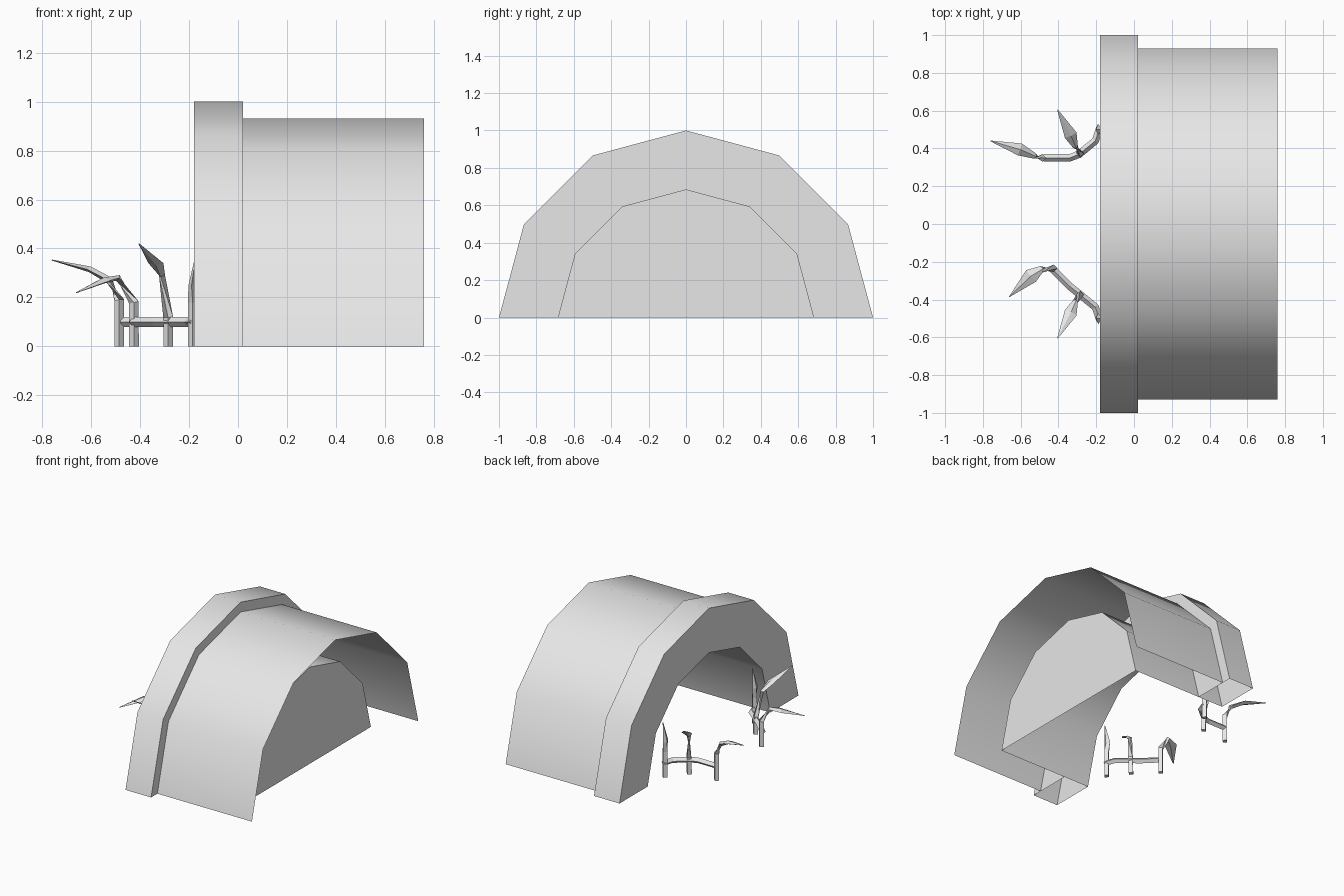
import bpy, bmesh, math
from mathutils import Vector

cube = bpy.data.objects.get("Cube")
if cube:
    bpy.data.objects.remove(cube, do_unlink=True)

grey = bpy.data.materials.new("light_grey")
grey.use_nodes = True
COLOR = (0.8, 0.8, 0.8, 1)
grey.diffuse_color = COLOR
grey.node_tree.nodes["Principled BSDF"].inputs["Base Color"].default_value = COLOR


def finish(name, bm, smooth=0):
    bmesh.ops.remove_doubles(bm, verts=bm.verts, dist=0.0005)
    bmesh.ops.recalc_face_normals(bm, faces=bm.faces)
    mesh = bpy.data.meshes.new(name)
    bm.to_mesh(mesh)
    bm.free()
    mesh.materials.append(grey)
    obj = bpy.data.objects.new(name, mesh)
    bpy.context.collection.objects.link(obj)
    if smooth:
        bpy.ops.object.select_all(action='DESELECT')
        obj.select_set(True)
        bpy.context.view_layer.objects.active = obj
        bpy.ops.object.shade_smooth_by_angle(angle=math.radians(smooth))
    return obj


def bridge(bm, rings, closed):
    for a, b in zip(rings, rings[1:]):
        n = len(a)
        for i in range(n if closed else n - 1):
            j = (i + 1) % n
            bm.faces.new((a[i], a[j], b[j], b[i]))


def arch(name, profile, closed=False, smooth=0):
    """Sweep an (x, radius) profile over a six-sided half circle."""
    bm = bmesh.new()
    rings = []
    for k in range(7):
        a = math.pi * k / 6
        rings.append([bm.verts.new((x, r * math.cos(a), r * math.sin(a)))
                      for x, r in profile])
    bridge(bm, rings, closed)
    return finish(name, bm, smooth)


def sweep(name, path, mirror):
    """Four-sided strip along (x, y, z, half width, half thickness) points."""
    bm = bmesh.new()
    pts = [Vector((p[0], p[1] * mirror, p[2])) for p in path]
    rings = []
    for i, p in enumerate(pts):
        t = (pts[min(i + 1, len(pts) - 1)] - pts[max(i - 1, 0)]).normalized()
        up = Vector((0, 0, 1)) if abs(t.z) < 0.97 else Vector((-1, 0, 0))
        side = t.cross(up).normalized()
        lift = side.cross(t)
        w, h = path[i][3:]
        rings.append([bm.verts.new(p + d) for d in
                      (side * w, lift * h, -side * w, -lift * h)])
    bridge(bm, rings, True)
    bm.faces.new(rings[0])
    bm.faces.new(rings[-1])
    return finish(name, bm)


# Tunnel: hollow front band, outer shell, inner passage with end wall
IN, OUT, SHELL = 0.685, 1.0, 0.93
arch("entrance_band", [(-0.18, IN), (-0.18, OUT), (0.02, OUT), (0.02, IN)], True, 31)
arch("outer_shell", [(0.02, SHELL), (0.76, SHELL)], smooth=31)
arch("inner_passage", [(0.02, IN), (0.56, IN), (0.56, 0)], smooth=31)

# Vines: ground runner, upright stalks and pointed leaves, one set per side
S = 0.02
runners = {
    "left": (1, [(-0.18, 0.51), (-0.205, 0.44), (-0.29, 0.37), (-0.34, 0.35), (-0.48, 0.35)]),
    "right": (-1, [(-0.18, 0.51), (-0.205, 0.44), (-0.29, 0.37), (-0.34, 0.33), (-0.43, 0.24)]),
}
middle = [(-0.285, 0.37, 0, S, S), (-0.285, 0.375, 0.12, S, S),
          (-0.31, 0.41, 0.29, 0.014, 0.014), (-0.335, 0.47, 0.34, 0.034, 0.008),
          (-0.405, 0.605, 0.42, 0.002, 0.002)]
inner = [(-0.185, 0.5, 0, S, S), (-0.185, 0.5, 0.18, S, S),
         (-0.19, 0.5, 0.25, 0.03, 0.012), (-0.17, 0.5, 0.38, 0.002, 0.002)]
ends = {
    "left": [(-0.485, 0.35, 0, S, S), (-0.485, 0.35, 0.19, S, S),
             (-0.525, 0.36, 0.27, 0.015, 0.015), (-0.605, 0.395, 0.315, 0.033, 0.012),
             (-0.76, 0.44, 0.353, 0.002, 0.002)],
    "right": [(-0.425, 0.235, 0, S, S), (-0.425, 0.235, 0.18, S, S),
              (-0.49, 0.24, 0.28, 0.018, 0.014), (-0.545, 0.275, 0.27, 0.04, 0.012),
              (-0.66, 0.385, 0.22, 0.002, 0.002)],
}
for side, (m, run) in runners.items():
    sweep(side + "_vine_runner", [(x, y, 0.1, S, S) for x, y in run], m)
    sweep(side + "_vine_middle_leaf", middle, m)
    sweep(side + "_vine_inner_leaf", inner, m)
    sweep(side + "_vine_end_leaf", ends[side], m)
